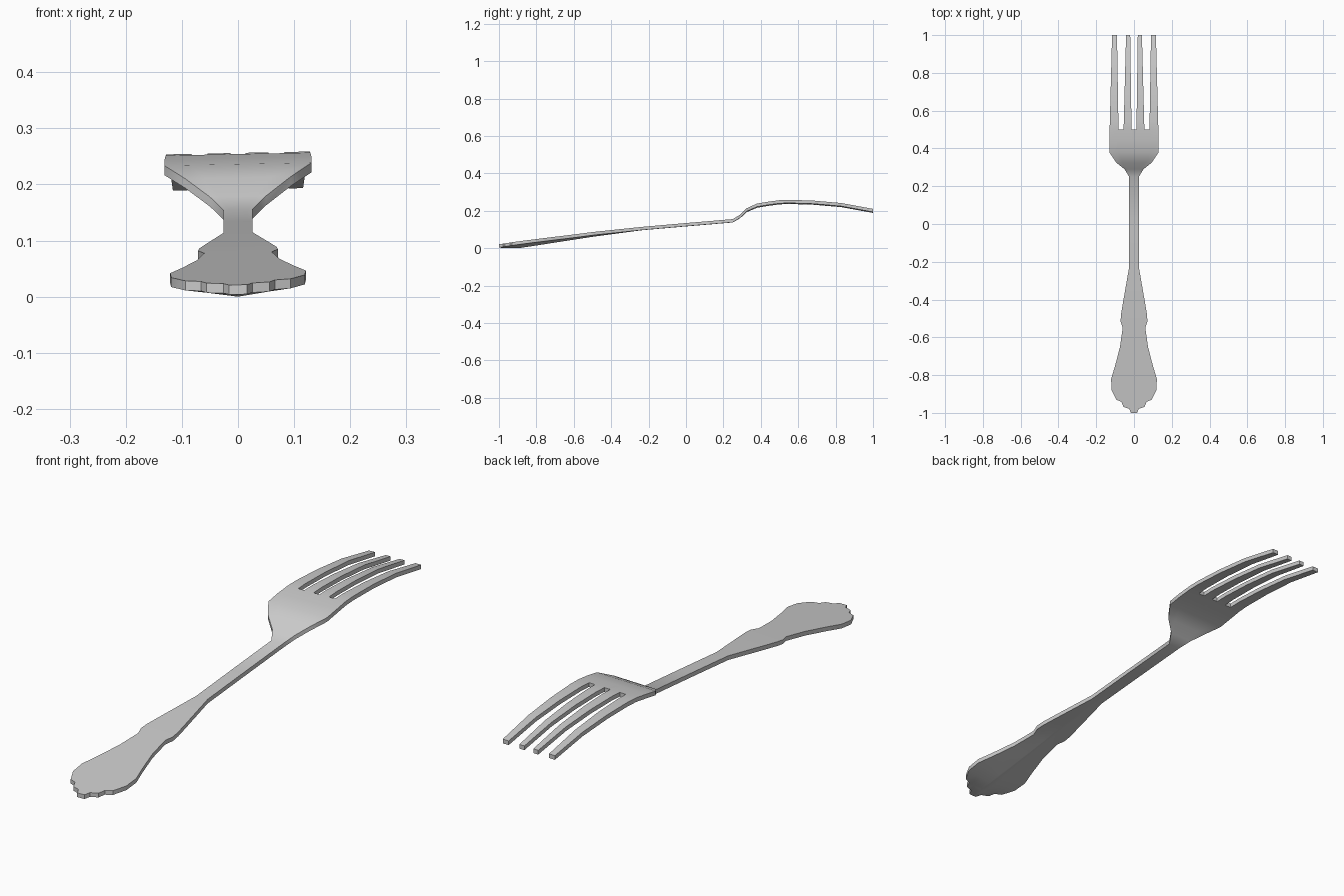
import bpy, bmesh

if "Cube" in bpy.data.objects:
    bpy.data.objects.remove(bpy.data.objects["Cube"])

# Silhouette from handle tip to tine roots: (y, half width)
OUTLINE = [(-1, .016), (-.978, .026), (-.968, .056), (-.942, .066), (-.93, .094),
           (-.88, .119), (-.82, .121), (-.75, .1), (-.65, .074), (-.55, .06),
           (-.515, .071), (-.48, .069), (-.42, .059), (-.23, .026), (0, .026),
           (.25, .026), (.29, .05), (.325, .094), (.38, .131), (.44, .131), (.5, .129)]
# Side profile of the upper face: (y, z)
TOP = [(-1, .022), (-.5, .086), (-.23, .115), (0, .135), (.25, .156), (.28, .17), (.325, .213),
       (.38, .237), (.44, .247), (.5, .255), (.55, .257), (.68, .253), (.83, .24), (1, .209)]
# Extra depth of the ridge below the handle: (y, depth)
RIDGE = [(-1, 0), (-.97, .008), (-.88, .017), (-.8, .015), (-.5, .007), (-.23, 0), (1, 0)]
# Column positions at the tine roots and at the tine tips
ROOT = [-.129, -.082, -.055, -.013, 0, .013, .055, .082, .129]
TIP = [-.116, -.09, -.042, -.02, 0, .02, .042, .09, .116]
THICK = .017


def interp(table, y):
    for (a, p), (b, q) in zip(table, table[1:]):
        if y <= b:
            return p + (q - p) * (y - a) / (b - a)
    return table[-1][1]


# Rows of (x, y) points: body first, then tines
rows = [[(r / .129 * w, y) for r in ROOT] for y, w in OUTLINE]
body_rows = len(rows)
for y in (.55, .68, .83, 1):
    t = (y - .5) / .5
    rows.append([(a + (b - a) * t, y) for a, b in zip(ROOT, TIP)])

bm = bmesh.new()
top, bottom = {}, {}


def corner(i, j):
    if (i, j) not in top:
        x, y = rows[i][j]
        z = interp(TOP, y) + .02 * x
        depth = THICK + interp(RIDGE, y) * (1 - abs(ROOT[j]) / .129)
        top[i, j] = bm.verts.new((x, y, z))
        bottom[i, j] = bm.verts.new((x, y, z - depth))
    return i, j


# Upper and lower skins, leaving the slots between tines open
edges = set()
for i in range(len(rows) - 1):
    for j in range(8):
        if i >= body_rows - 1 and j in (1, 3, 4, 6):
            continue
        quad = [corner(i, j), corner(i, j + 1), corner(i + 1, j + 1), corner(i + 1, j)]
        bm.faces.new([top[k] for k in quad])
        bm.faces.new([bottom[k] for k in reversed(quad)])
        edges.update(zip(quad, quad[1:] + quad[:1]))

# Rim walls around the silhouette and slots
for a, b in edges:
    if (b, a) not in edges:
        bm.faces.new([top[b], top[a], bottom[a], bottom[b]])

# Rest on the ground
low = min(v.co.z for v in bm.verts)
for v in bm.verts:
    v.co.z -= low
bmesh.ops.recalc_face_normals(bm, faces=bm.faces)

mesh = bpy.data.meshes.new("fork")
bm.to_mesh(mesh)
bm.free()
fork = bpy.data.objects.new("fork", mesh)
bpy.context.collection.objects.link(fork)
bpy.context.view_layer.objects.active = fork
fork.select_set(True)
bpy.ops.object.shade_smooth_by_angle(angle=.6)
